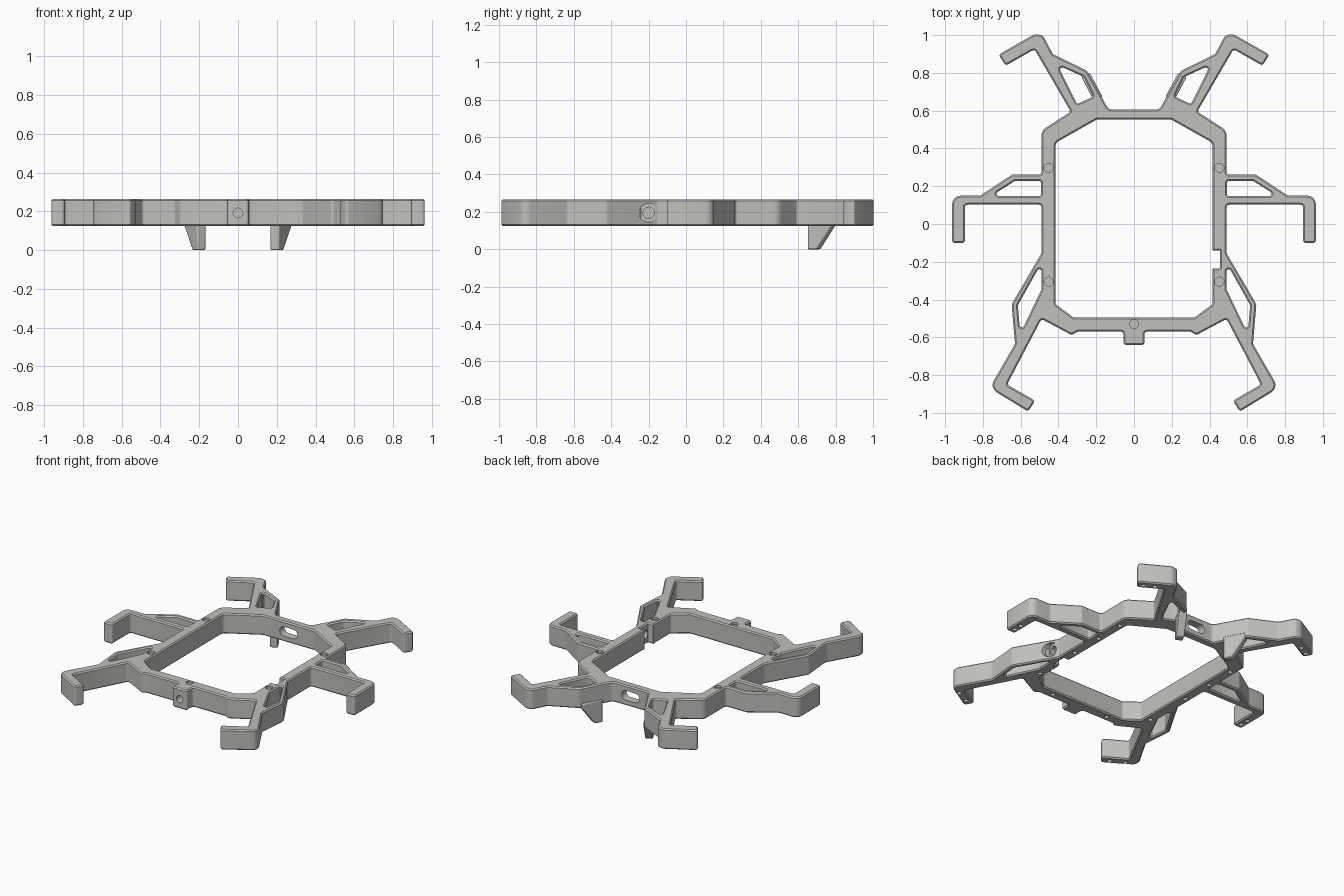
import bpy, bmesh, math
from mathutils import Vector, Matrix

if "Cube" in bpy.data.objects:
    bpy.data.objects.remove(bpy.data.objects["Cube"])

Z0, Z1, CH = 0.125, 0.265, 0.008   # body bottom, top, edge chamfer

grey = bpy.data.materials.new("warm grey plastic")
grey.diffuse_color = (0.53, 0.53, 0.505, 1)
grey.use_nodes = True
grey.node_tree.nodes["Principled BSDF"].inputs["Base Color"].default_value = grey.diffuse_color


def fillet(pts, default=0.014, steps=4):
    """Round every corner; a third value in a point is its own radius."""
    out, n = [], len(pts)
    for i, p in enumerate(pts):
        r = p[2] if len(p) > 2 else default
        c = Vector(p[:2])
        a, b = Vector(pts[i - 1][:2]) - c, Vector(pts[(i + 1) % n][:2]) - c
        half = a.angle(b) / 2
        if half > 1.55:
            continue
        t = min(r / math.tan(half), 0.45 * a.length, 0.45 * b.length)
        s, e = c + a.normalized() * t, c + b.normalized() * t
        mid = c + (a.normalized() + b.normalized()).normalized() * (t / math.cos(half))
        v0, v1 = s - mid, e - mid
        ang = v0.angle_signed(v1)
        k = steps if half < 1.4 else 2
        for j in range(k + 1):
            out.append(mid + Matrix.Rotation(-ang * j / k, 2) @ v0)
    return out


def orient(pts, ccw):
    area = sum(pts[i - 1].x * p.y - p.x * pts[i - 1].y for i, p in enumerate(pts))
    return pts if (area > 0) == ccw else pts[::-1]


def inset(pts, d):
    """Move a loop to its left, into the solid."""
    out, n = [], len(pts)
    for i, p in enumerate(pts):
        u, v = (p - pts[i - 1]).normalized(), (pts[(i + 1) % n] - p).normalized()
        m = Vector((-u.y - v.y, u.x + v.x))
        out.append(p + m * (2 * d / max(m.length_squared, 0.5)))
    return out


def new_object(name, bm):
    bmesh.ops.recalc_face_normals(bm, faces=bm.faces)
    me = bpy.data.meshes.new(name)
    bm.to_mesh(me)
    bm.free()
    me.materials.append(grey)
    ob = bpy.data.objects.new(name, me)
    bpy.context.collection.objects.link(ob)
    return ob


def activate(ob):
    bpy.ops.object.select_all(action='DESELECT')
    ob.select_set(True)
    bpy.context.view_layer.objects.active = ob


def mirror(pts):
    return [(-p[0],) + tuple(p[1:]) for p in pts]


# Right half of the outer outline, from the back centre round to the front centre
half = [
    (0.135, 0.607, 0.03), (0.25, 0.812, 0.03), (0.43, 0.90), (0.483, 1.0, 0.03),
    (0.527, 1.005, 0.04), (0.717, 0.897), (0.68, 0.838), (0.527, 0.925), (0.335, 0.595),
    (0.49, 0.495, 0.05), (0.49, 0.262), (0.645, 0.262, 0.03), (0.815, 0.15, 0.03),
    (0.963, 0.15, 0.045), (0.963, -0.1), (0.895, -0.1), (0.895, 0.102), (0.49, 0.102),
    (0.49, -0.155, 0.03), (0.648, -0.425, 0.03), (0.63, -0.635, 0.03), (0.765, -0.868, 0.045),
    (0.56, -0.993), (0.524, -0.935), (0.672, -0.85), (0.49, -0.503), (0.33, -0.588),
    (0.30, -0.57), (0.055, -0.57), (0.055, -0.64),
]
outer = half + mirror(half)[::-1]

# Frame opening, with a small notch in the right rail
side = [(0.197, 0.553), (0.415, 0.43, 0.03), (0.415, -0.425), (0.32, -0.495)]
notch = [(0.415, -0.14, 0.004), (0.455, -0.14, 0.004), (0.455, -0.235, 0.004), (0.415, -0.235, 0.004)]
opening = side[:2] + notch + side[2:] + mirror(side)[::-1]

# Openings between each leg and its brace
gaps = [
    [(0.405, 0.842), (0.265, 0.778), (0.215, 0.675), (0.302, 0.635)],
    [(0.492, 0.228), (0.63, 0.228), (0.757, 0.148), (0.492, 0.148)],
    [(0.489, -0.205), (0.615, -0.43), (0.602, -0.58), (0.489, -0.345)],
]
holes = [opening] + gaps + [mirror(g) for g in gaps]

# Body: chamfered flat solid from all the loops
loops = [orient(fillet(outer), True)] + [orient(fillet(h, 0.012), False) for h in holes]
bm = bmesh.new()
caps = ([], [])
for lp in loops:
    thin = inset(lp, CH)
    rings = [[bm.verts.new((p.x, p.y, z)) for p in src]
             for src, z in ((thin, Z0), (lp, Z0 + CH), (lp, Z1 - CH), (thin, Z1))]
    n = len(lp)
    for lo, hi in zip(rings, rings[1:]):
        for i in range(n):
            j = (i + 1) % n
            bm.faces.new((lo[i], lo[j], hi[j], hi[i]))
    for cap, ring in zip(caps, (rings[0], rings[-1])):
        cap += [bm.edges.get((ring[i], ring[(i + 1) % n])) for i in range(n)]
for cap in caps:
    bmesh.ops.triangle_fill(bm, use_beauty=True, use_dissolve=False, edges=cap)
body = new_object("frame_with_legs", bm)

# Drill holes
bm = bmesh.new()


def drill(center, r, depth, axis='Z', stretch=1, seg=20):
    rot = {'Z': Matrix(), 'X': Matrix.Rotation(math.pi / 2, 4, 'Y'),
           'Y': Matrix.Rotation(math.pi / 2, 4, 'X')}[axis]
    m = Matrix.Translation(center) @ rot
    geo = bmesh.ops.create_cone(bm, cap_ends=True, segments=seg, radius1=r, radius2=r,
                                depth=depth, matrix=m)
    for v in geo['verts']:            # stretch sideways into a slot
        if stretch > 0 and abs(v.co.x) > 1e-5 and axis == 'Y':
            v.co.x += math.copysign(stretch - 1, v.co.x)


for x, y in ((0.452, 0.297), (0.452, -0.305), (-0.452, 0.297), (-0.452, -0.305), (0, -0.53)):
    drill((x, y, Z1), 0.024, 0.03)                     # top sockets
for x, y in ((0.60, 0.918), (0.665, 0.882), (0.929, 0.0), (0.929, -0.06), (0.68, -0.895),
             (0.59, -0.94), (0.452, 0.40), (0.452, 0.19), (0.452, -0.04), (0.452, -0.38),
             (0.22, -0.532)):
    for s in (1, -1):
        drill((s * x, y, Z0), 0.015, 0.04, seg=12)     # underside sockets
drill((0, -0.64, 0.192), 0.025, 0.12, 'Y')             # front tab hole
drill((0, 0.58, 0.195), 0.033, 0.2, 'Y', 1.035)        # back slot
drill((0.55, -0.2, 0.195), 0.05, 0.11, 'X')            # side counterbore
drill((0.49, -0.2, 0.195), 0.03, 0.13, 'X')            # side through hole
cutter = new_object("hole_cutter", bm)
cutter.hide_render = True
mod = body.modifiers.new("holes", 'BOOLEAN')
mod.object, mod.solver, mod.use_self = cutter, 'EXACT', True
activate(body)
bpy.ops.object.modifier_apply(modifier=mod.name)
bpy.data.objects.remove(cutter)
bpy.ops.object.shade_smooth_by_angle(angle=math.radians(28))

# Tapered hooks under the back leg braces
for s, name in ((1, "right_hook"), (-1, "left_hook")):
    bm = bmesh.new()
    d = Vector((0.47 * s, 0.88, 0)).normalized()
    w = Vector((d.y, -d.x, 0)) * 0.025
    start = Vector((0.188 * s, 0.661, 0))
    prof = [(0, 0), (0.055, 0), (0.145, Z0), (0.145, Z0 + 0.03), (0, Z0 + 0.03)]
    a, b = [[bm.verts.new(start + d * u + w * k + Vector((0, 0, z))) for u, z in prof]
            for k in (-1, 1)]
    bm.faces.new(a)
    bm.faces.new(b[::-1])
    for i in range(5):
        j = (i + 1) % 5
        bm.faces.new((a[i], b[i], b[j], a[j]))
    hook = new_object(name, bm)
    bev = hook.modifiers.new("soft edges", 'BEVEL')
    bev.width, bev.segments = 0.007, 2
    activate(hook)
    bpy.ops.object.shade_smooth_by_angle(angle=math.radians(30))
